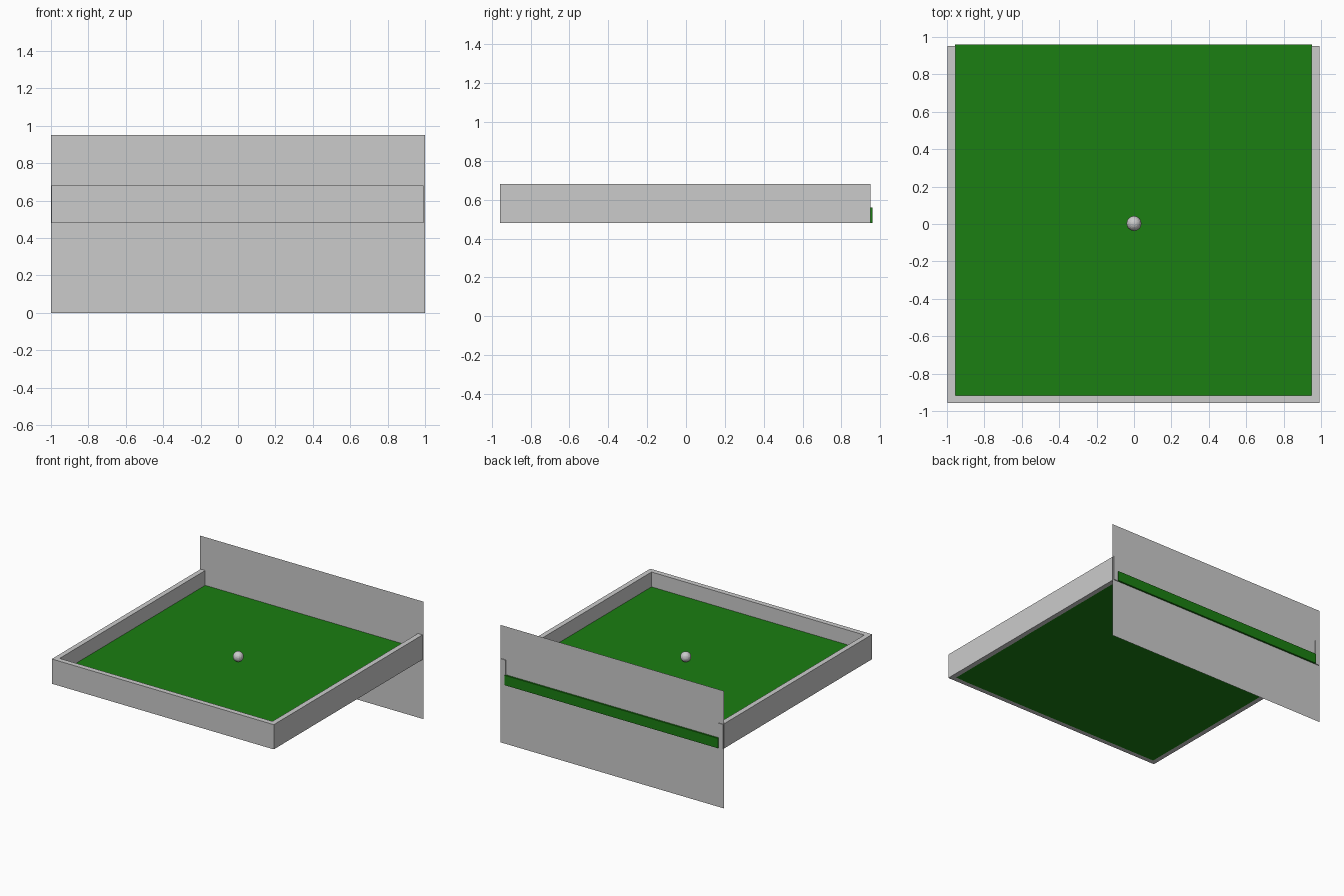
import bpy
import bmesh

if "Cube" in bpy.data.objects:
    bpy.data.objects.remove(bpy.data.objects["Cube"])


def box(name, lo, hi):
    """Axis-aligned box between two corners."""
    bm = bmesh.new()
    bmesh.ops.create_cube(bm, size=1)
    for v in bm.verts:
        v.co = [a + (c + 0.5) * (b - a) for a, b, c in zip(lo, hi, v.co)]
    return finish(name, bm)


def finish(name, bm):
    mesh = bpy.data.meshes.new(name)
    bm.to_mesh(mesh)
    bm.free()
    ob = bpy.data.objects.new(name, mesh)
    bpy.context.collection.objects.link(ob)
    return ob


BASE, BED, RIM = 0.48, 0.56, 0.68

# green table bed, poking slightly through the back panel
green = bpy.data.materials.new("green_felt")
green.diffuse_color = (0.011, 0.21, 0.006, 1)
green.use_nodes = True
green.node_tree.nodes["Principled BSDF"].inputs["Base Color"].default_value = green.diffuse_color
bed = box("table_bed", (-0.957, -0.92, BASE), (0.953, 0.959, BED))
bed.data.materials.append(green)

# rim walls on three sides
box("left_wall", (-0.996, -0.956, BASE), (-0.955, 0.951, RIM))
box("right_wall", (0.95, -0.956, BASE), (0.991, 0.951, RIM))
box("front_wall", (-0.996, -0.958, BASE), (0.987, -0.916, RIM))

# thin upright back panel, a single sheet
bm = bmesh.new()
bm.faces.new([bm.verts.new(p) for p in (
    (-1, 0.945, 0), (1, 0.945, 0), (1, 0.945, 0.95), (-1, 0.945, 0.95))])
finish("back_panel", bm)

# ball resting in the middle of the bed
bm = bmesh.new()
bmesh.ops.create_uvsphere(bm, u_segments=16, v_segments=12, radius=0.04)
bmesh.ops.translate(bm, verts=bm.verts, vec=(0, 0.003, BED + 0.04))
finish("ball", bm)
